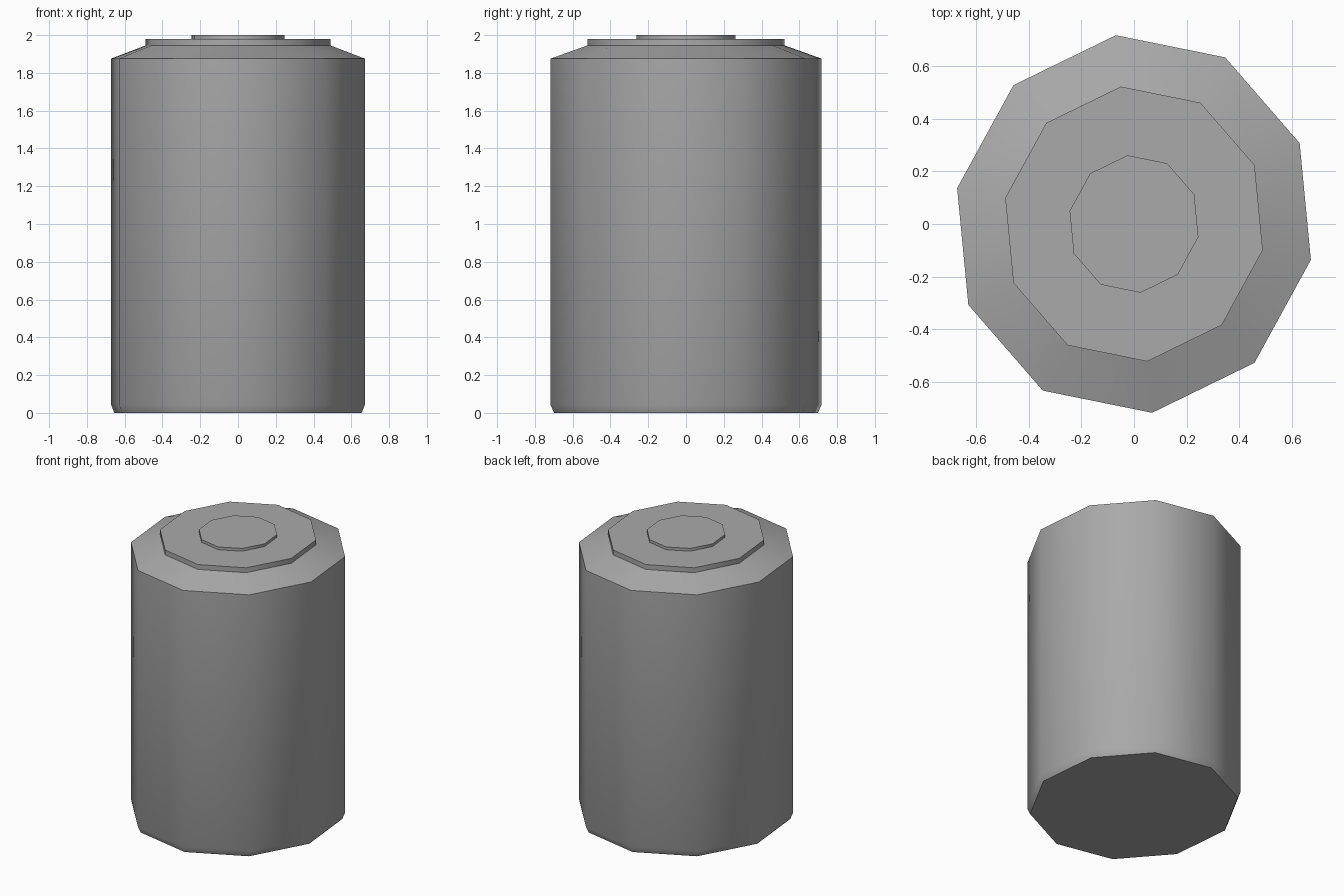
import bpy, bmesh, math
from mathutils import Vector

old = bpy.data.objects.get("Cube")
if old:
    bpy.data.objects.remove(old, do_unlink=True)

SIDES = 10
# The outline is a slightly squashed, turned decagon spanned by two axes
AXIS_A = Vector((-0.069, 0.718, 0))
AXIS_B = Vector((0.685, 0.09, 0))

grey = bpy.data.materials.new("plain grey")
grey.use_nodes = True
colour = (0.4, 0.4, 0.4, 1)
grey.diffuse_color = colour
grey.node_tree.nodes["Principled BSDF"].inputs["Base Color"].default_value = colour


def stacked_part(name, profile, bottom=False, top=False):
    """Skin decagon rings given as (scale, height), with optional end faces."""
    bm = bmesh.new()
    rings = []
    for scale, z in profile:
        ring = []
        for i in range(SIDES):
            t = -math.tau * i / SIDES
            p = (AXIS_A * math.cos(t) - AXIS_B * math.sin(t)) * scale
            ring.append(bm.verts.new((p.x, p.y, z)))
        rings.append(ring)
    for low, high in zip(rings, rings[1:]):
        for i in range(SIDES):
            j = (i + 1) % SIDES
            bm.faces.new((low[i], high[i], high[j], low[j]))
    if bottom:
        bm.faces.new(rings[0])
    if top:
        bm.faces.new(rings[-1][::-1])
    mesh = bpy.data.meshes.new(name)
    bm.to_mesh(mesh)
    bm.free()
    mesh.materials.append(grey)
    obj = bpy.data.objects.new(name, mesh)
    bpy.context.collection.objects.link(obj)
    bpy.ops.object.select_all(action='DESELECT')
    obj.select_set(True)
    bpy.context.view_layer.objects.active = obj
    bpy.ops.object.shade_smooth_by_angle(angle=math.radians(45))
    return obj


# Body with chamfered foot and sloping shoulder
stacked_part("canister_body", [(0.973, 0), (1, 0.045), (1, 1.875), (0.728, 1.945)], bottom=True)
# Raised lid and its small centre disc
stacked_part("lid", [(0.728, 1.945), (0.728, 1.98)], top=True)
stacked_part("lid_centre_disc", [(0.364, 1.98), (0.364, 2.0)], top=True)
